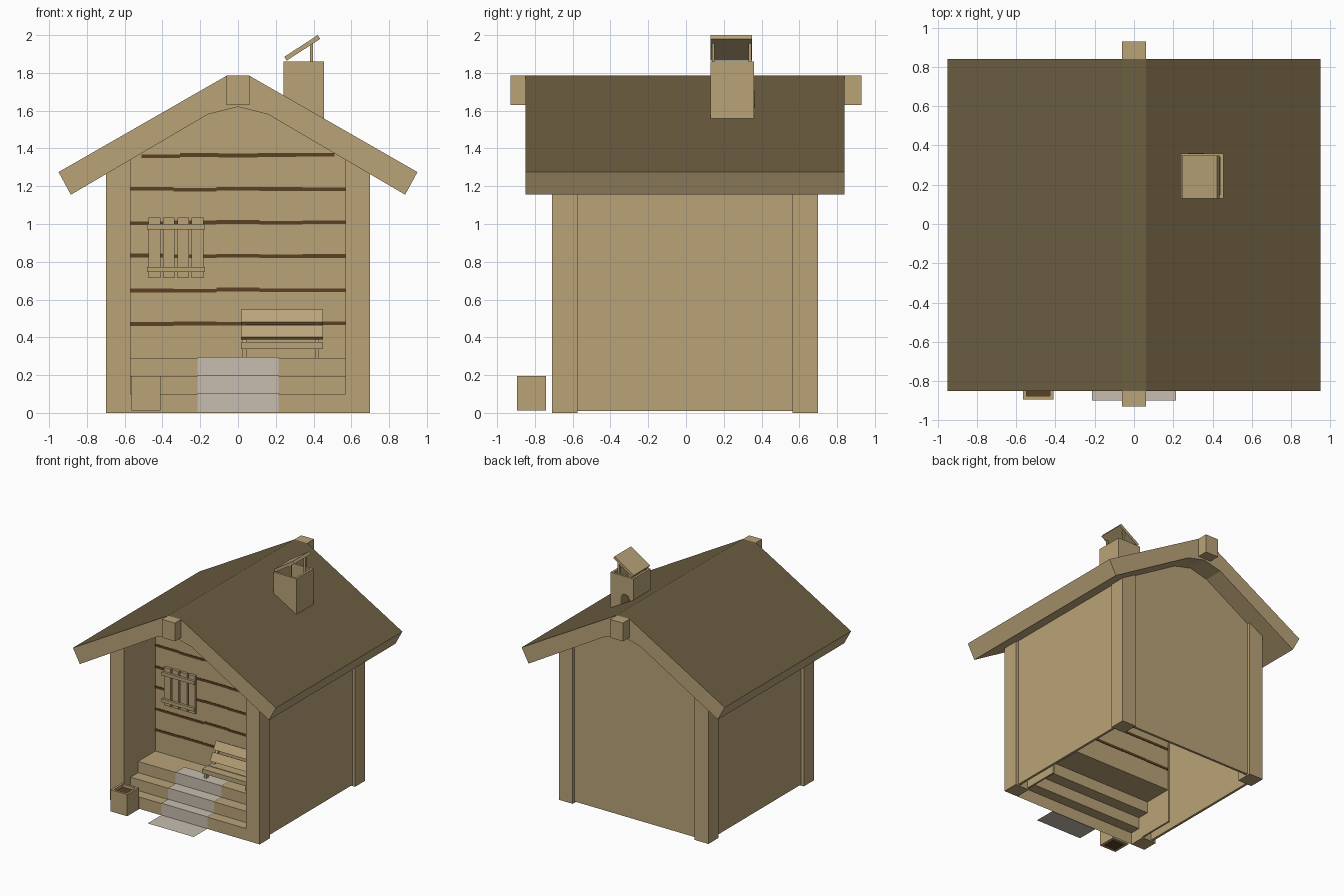
import bpy, bmesh, math, random
from mathutils import Matrix, Vector

if "Cube" in bpy.data.objects:
    bpy.data.objects.remove(bpy.data.objects["Cube"])
random.seed(3)


def material(name, rgb):
    m = bpy.data.materials.new(name)
    m.diffuse_color = (*rgb, 1)
    m.use_nodes = True
    m.node_tree.nodes["Principled BSDF"].inputs["Base Color"].default_value = m.diffuse_color
    return m


WOOD = material("light wood", (0.49, 0.37, 0.19))
ROOF = material("dark roof felt", (0.15, 0.112, 0.053))
GAP = material("dark brown", (0.107, 0.05, 0.016))
RUG = material("grey cloth", (0.57, 0.51, 0.43))


def finish(name, bm, mat, closed=True):
    if closed:
        bmesh.ops.recalc_face_normals(bm, faces=bm.faces)
    me = bpy.data.meshes.new(name)
    bm.to_mesh(me)
    bm.free()
    me.materials.append(mat)
    ob = bpy.data.objects.new(name, me)
    bpy.context.collection.objects.link(ob)
    return ob


def box(name, x, y, z, mat=WOOD, tilt=0):
    """Box from ranges, optionally tilted about the x axis."""
    bm = bmesh.new()
    size = [abs(r[1] - r[0]) for r in (x, y, z)]
    mid = Vector([(r[0] + r[1]) / 2 for r in (x, y, z)])
    bmesh.ops.create_cube(bm, size=1, matrix=Matrix.Translation(mid)
                          @ Matrix.Rotation(tilt, 4, 'X') @ Matrix.Diagonal((*size, 1)))
    return finish(name, bm, mat)


def prism(name, pts, y0, y1, mat=WOOD):
    """Closed xz profile extruded along y."""
    bm = bmesh.new()
    f = bm.faces.new([bm.verts.new((x, y0, z)) for x, z in pts])
    r = bmesh.ops.extrude_face_region(bm, geom=[f])
    bmesh.ops.translate(bm, vec=(0, y1 - y0, 0),
                        verts=[v for v in r["geom"] if isinstance(v, bmesh.types.BMVert)])
    return finish(name, bm, mat)


def sheet(name, path, half, mat):
    """Folded yz path swept across x as a thin sheet."""
    bm = bmesh.new()
    rows = [(bm.verts.new((-half, y, z)), bm.verts.new((half, y, z))) for y, z in path]
    for (a, b), (c, d) in zip(rows, rows[1:]):
        bm.faces.new((a, b, d, c))
    return finish(name, bm, mat, False)


def under(x):
    """Height of the roof underside."""
    x = abs(x)
    return 1.62 - 0.25 * x if x < 0.16 else 1.58 - 0.586 * (x - 0.16)


def gable(name, half, z0, y0, y1):
    xs = [half, 0.16, 0, -0.16, -half]
    prism(name, [(-half, z0), (half, z0)] + [(x, under(x) + 0.01) for x in xs], y0, y1)


# roof slab with dark covering on its upward faces
right = [(0.06, 1.785), (0.95, 1.275), (0.885, 1.155), (0.16, 1.58)]
roof = prism("roof", right + [(0, 1.62)] + [(-x, z) for x, z in reversed(right)], -0.85, 0.84)
roof.data.materials.append(ROOF)
for p in roof.data.polygons:
    if p.normal.z > 0.3:
        p.material_index = 1

# ridge beam ends
box("ridge_beam_front", (-0.06, 0.06), (-0.93, -0.85), (1.63, 1.785))
box("ridge_beam_back", (-0.06, 0.06), (0.84, 0.93), (1.63, 1.785))

# corner posts, side walls and porch cheeks
for s, side in ((-1, "left"), (1, "right")):
    def column(name, a, b, z0, y0, y1):
        prism(name, [(s * a, z0), (s * b, z0), (s * b, under(b) + 0.01), (s * a, under(a) + 0.01)], y0, y1)
    column(side + "_front_post", 0.57, 0.70, 0, -0.71, -0.575)
    column(side + "_back_post", 0.57, 0.70, 0, 0.565, 0.70)
    column(side + "_wall", 0.655, 0.675, 0.01, -0.575, 0.565)
    column(side + "_porch_cheek", 0.57, 0.585, 0.01, -0.575, -0.27)

gable("back_wall", 0.57, 0.01, 0.655, 0.675)
gable("porch_wall", 0.57, 0.29, -0.29, -0.275)

# dark uneven joints between the porch wall boards
for i in range(6):
    z = 0.473 + i * 0.178
    half = min(0.57, 0.16 + (1.58 - z - 0.012) / 0.586)
    for k in range(5):
        x0 = -half + k * half * 0.4
        j = random.uniform(-0.004, 0.004)
        box("board_joint", (x0, x0 + half * 0.4), (-0.294, -0.271), (z - 0.01 + j, z + 0.01 + j), GAP)

# porch steps and the cloth runner laid over them
steps = [(-0.71, 0), (-0.71, 0.10), (-0.62, 0.10), (-0.62, 0.195),
         (-0.52, 0.195), (-0.52, 0.29), (-0.275, 0.29)]
sheet("porch_steps", steps, 0.57, WOOD)
e = 0.006
runner = [(-0.90, e)] + [(y - e, z + e) for y, z in steps[:-1]] + [(-0.41, 0.29 + e)]
sheet("step_runner", runner, 0.215, RUG)

# slatted shutter on the porch wall
for k in range(4):
    x = -0.473 + k * 0.076
    box("shutter_slat", (x, x + 0.062), (-0.315, -0.292), (0.715, 1.035))
for z in (0.745, 0.972):
    box("shutter_rail", (-0.482, -0.175), (-0.335, -0.315), (z, z + 0.028))

# bench
for y in (-0.50, -0.42):
    box("bench_seat_slat", (0.015, 0.45), (y, y + 0.072), (0.338, 0.375))
for y, z in ((-0.365, 0.427), (-0.322, 0.508)):
    box("bench_back_slat", (0.015, 0.45), (y - 0.014, y + 0.014), (z - 0.037, z + 0.037),
        tilt=math.radians(-28))
for x in (0.022, 0.408):
    for y in (-0.485, -0.375):
        box("bench_leg", (x, x + 0.022), (y, y + 0.025), (0.29, 0.338))
    box("bench_back_support", (x, x + 0.022), (-0.336, -0.318), (0.36, 0.54), tilt=math.radians(-28))


def tub(name, x, y, z0, z1, t, fill):
    """Open square container with four walls and a dark filling."""
    box(name + "_left", (x[0], x[0] + t), y, (z0, z1))
    box(name + "_right", (x[1] - t, x[1]), y, (z0, z1))
    inner = (x[0] + t, x[1] - t)
    box(name + "_front", inner, (y[0], y[0] + t), (z0, z1))
    box(name + "_back", inner, (y[1] - t, y[1]), (z0, z1))
    if fill:
        box(name + "_fill", inner, (y[0] + t, y[1] - t), (z0, fill), GAP)


# planter beside the steps, chimney on the right slope
tub("planter", (-0.565, -0.41), (-0.895, -0.74), 0.012, 0.195, 0.018, 0.17)
tub("chimney", (0.24, 0.455), (0.13, 0.36), 1.54, 1.86, 0.018, None)

# tilted chimney lid and its props
prism("chimney_lid", [(0.245, 1.885), (0.422, 2.0), (0.435, 1.98), (0.258, 1.865)], 0.13, 0.35)
for y in (0.138, 0.332):
    box("lid_prop", (0.382, 0.398), (y, y + 0.014), (1.80, 1.955))

# small arched soot door on the back of the chimney
arch = [(0.317 + 0.04 * math.cos(math.pi * k / 8), 1.67 + 0.04 * math.sin(math.pi * k / 8)) for k in range(9)]
prism("soot_door", arch + [(0.277, 1.58), (0.357, 1.58)], 0.358, 0.363, ROOF)
